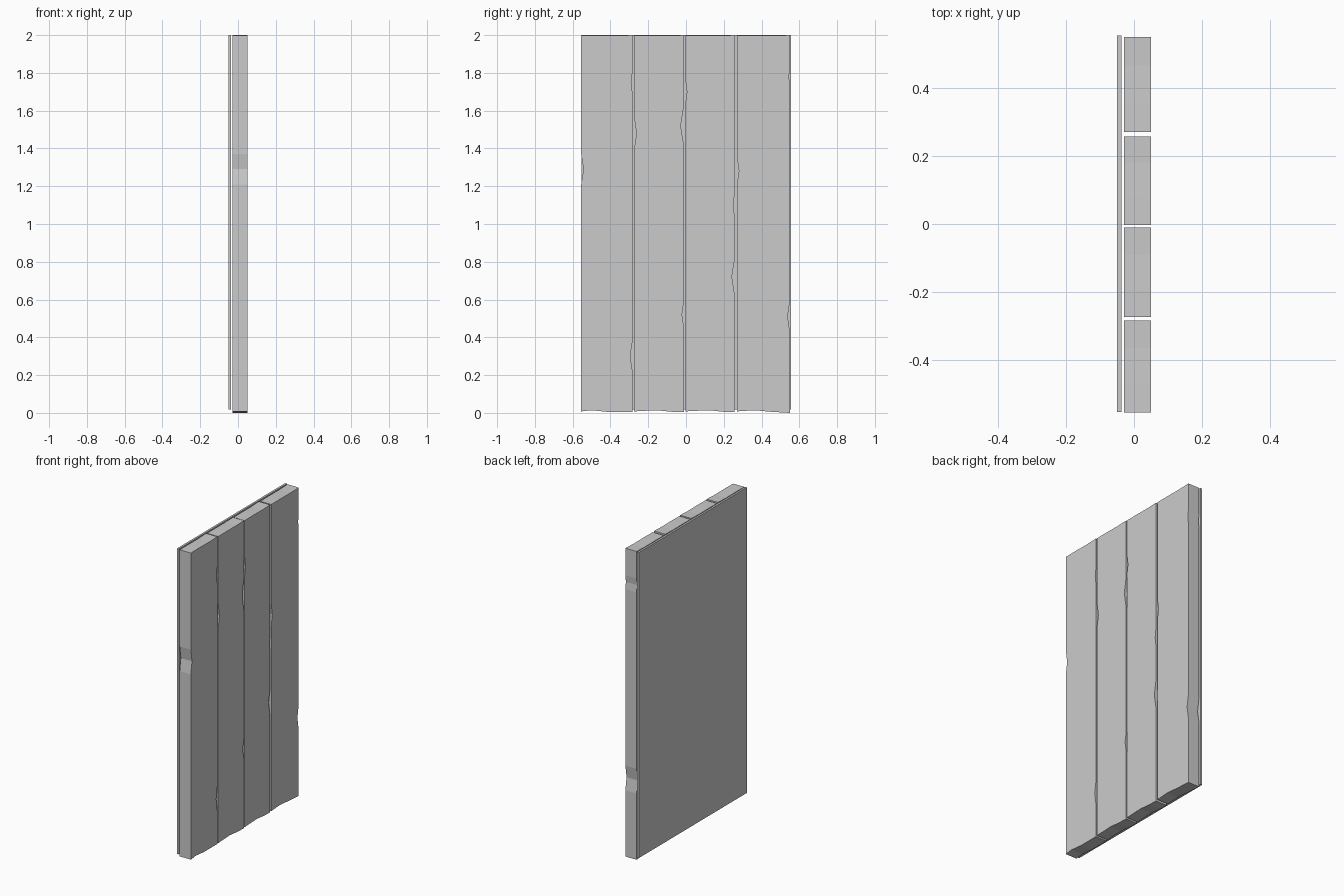
import bpy, bmesh

if "Cube" in bpy.data.objects:
    bpy.data.objects.remove(bpy.data.objects["Cube"])


def slab(name, outline, x0, x1):
    """Extrude a (y, z) outline along x."""
    bm = bmesh.new()
    face = bm.faces.new([bm.verts.new((x0, y, z)) for y, z in outline])
    ext = bmesh.ops.extrude_face_region(bm, geom=[face])
    verts = [v for v in ext["geom"] if isinstance(v, bmesh.types.BMVert)]
    bmesh.ops.translate(bm, verts=verts, vec=(x1 - x0, 0, 0))
    bmesh.ops.recalc_face_normals(bm, faces=bm.faces)
    mesh = bpy.data.meshes.new(name)
    bm.to_mesh(mesh)
    bm.free()
    obj = bpy.data.objects.new(name, mesh)
    bpy.context.collection.objects.link(obj)


def worn_edge(y, notches, z0, z1):
    """Upright edge at y, bottom to top, with chips (z, shift in y)."""
    pts = [(y, z0)]
    for z, shift in notches:
        h = 0.02 + 5 * abs(shift)
        pts += [(y, z - h), (y + shift, z), (y, z + h)]
    return pts + [(y, z1)]


def plank(name, y0, left, y1, right, low, bump):
    """Plank with chipped sides, a humped foot and a slightly dipped top."""
    w = y1 - y0
    foot = [(y0 + bump * w, 0.014), (y0 + (bump + 0.3) * w, 0.006)]
    top = [(y1 - 0.3 * w, 1.997), (y0 + 0.3 * w, 1.998)]
    outline = (foot + worn_edge(y1, right, low, 2.0) + top
               + worn_edge(y0, left, 0.008, 1.997)[::-1])
    slab(name, outline, -0.03, 0.05)


# Four front planks
plank("plank_1", -0.555, [(1.29, 0.012)], -0.284, [(0.3, -0.011), (1.75, -0.006)], 0.006, 0.2)
plank("plank_2", -0.274, [(1.48, 0.012)], -0.011, [(0.52, -0.01), (1.52, -0.017)], 0.004, 0.45)
plank("plank_3", -0.003, [(1.7, 0.008)], 0.257, [(0.72, -0.014), (1.1, -0.007)], 0.005, 0.47)
plank("plank_4", 0.270, [(1.28, 0.01)], 0.55, [(0.51, -0.012), (1.78, -0.005)], 0.0, 0.33)

# Thin backing sheet behind the planks
slab("backing_sheet", [(-0.553, 0.018), (0.555, 0.018), (0.555, 2.0), (-0.553, 2.0)],
     -0.05, -0.037)
